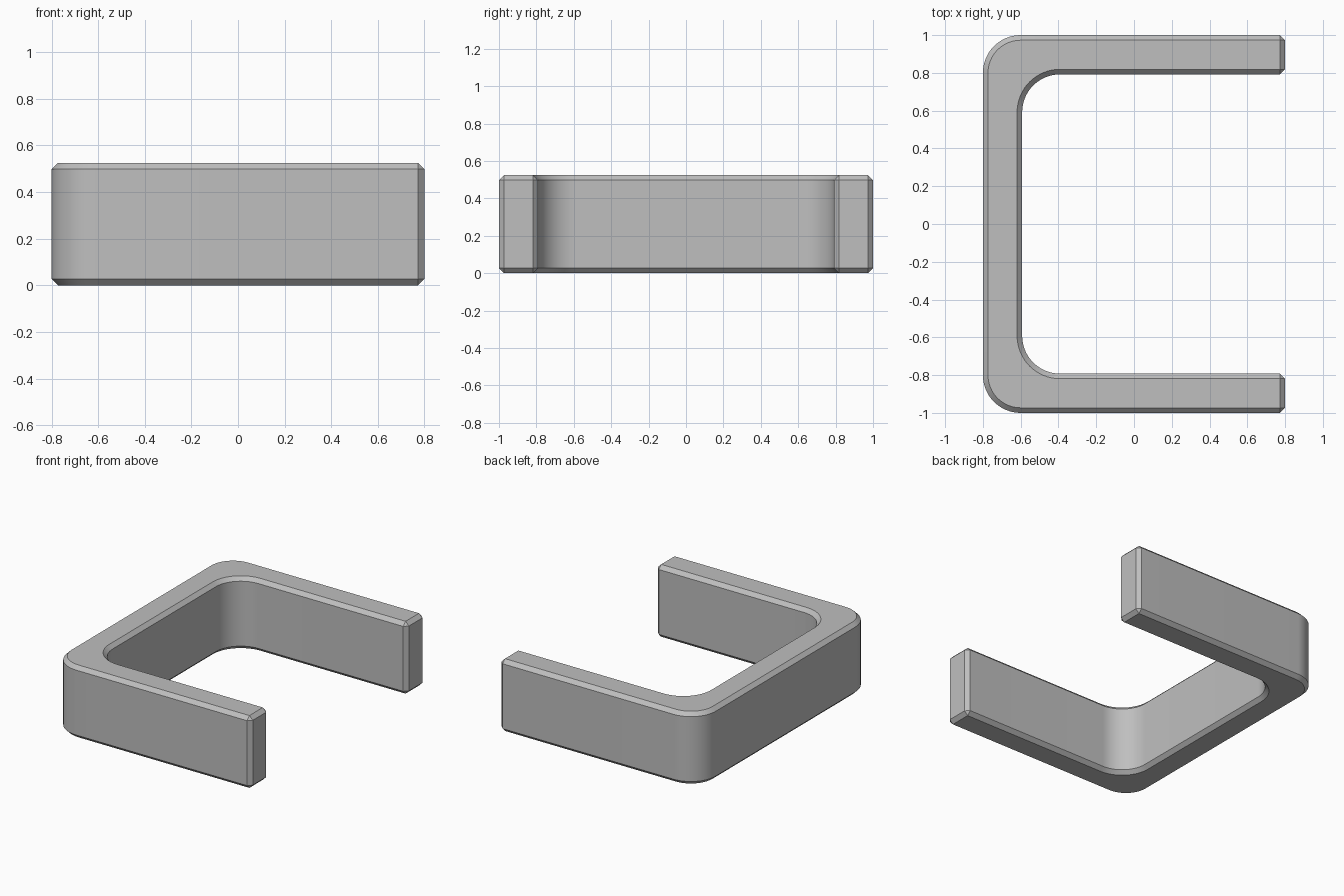
import bpy
import bmesh
from math import cos, sin, pi

HEIGHT = 0.525
WALL = 0.208
RADIUS = 0.2
CHAMFER = 0.027
X, Y = 0.8, 1.0
STEPS = 16

if "Cube" in bpy.data.objects:
    bpy.data.objects.remove(bpy.data.objects["Cube"])

grey = bpy.data.materials.new("plain grey")
grey.use_nodes = True
colour = (0.52, 0.52, 0.52, 1)
grey.diffuse_color = colour
grey.node_tree.nodes["Principled BSDF"].inputs["Base Color"].default_value = colour


def side(inset):
    """One C-shaped edge, from the back arm tip round to the front arm tip."""
    left, back = -X + inset, Y - inset
    cx, cy = left + RADIUS, back - RADIUS
    arc = [(cx + RADIUS * cos(a), cy + RADIUS * sin(a))
           for a in (pi / 2 * (1 + i / STEPS) for i in range(STEPS + 1))]
    half = [(X, back)] + arc
    return half + [(x, -y) for x, y in reversed(half)]


# Closed outline, extruded upward
bm = bmesh.new()
outline = side(0) + side(WALL)[::-1]
base = bm.faces.new([bm.verts.new((x, y, 0)) for x, y in outline])
top = bmesh.ops.extrude_face_region(bm, geom=[base])
verts = [g for g in top["geom"] if isinstance(g, bmesh.types.BMVert)]
bmesh.ops.translate(bm, verts=verts, vec=(0, 0, HEIGHT))
bmesh.ops.recalc_face_normals(bm, faces=bm.faces)
mesh = bpy.data.meshes.new("c_bracket")
bm.to_mesh(mesh)
bm.free()
mesh.materials.append(grey)
bracket = bpy.data.objects.new("c_bracket", mesh)
bpy.context.collection.objects.link(bracket)

# Flat chamfer on every sharp edge
bevel = bracket.modifiers.new("chamfer", "BEVEL")
bevel.width = CHAMFER
bevel.segments = 1
bevel.limit_method = "ANGLE"
bevel.angle_limit = pi / 4

# Smooth rounded corners, crisp chamfers
bpy.context.view_layer.objects.active = bracket
bracket.select_set(True)
bpy.ops.object.modifier_apply(modifier=bevel.name)
bpy.ops.object.shade_smooth_by_angle(angle=pi / 9)
